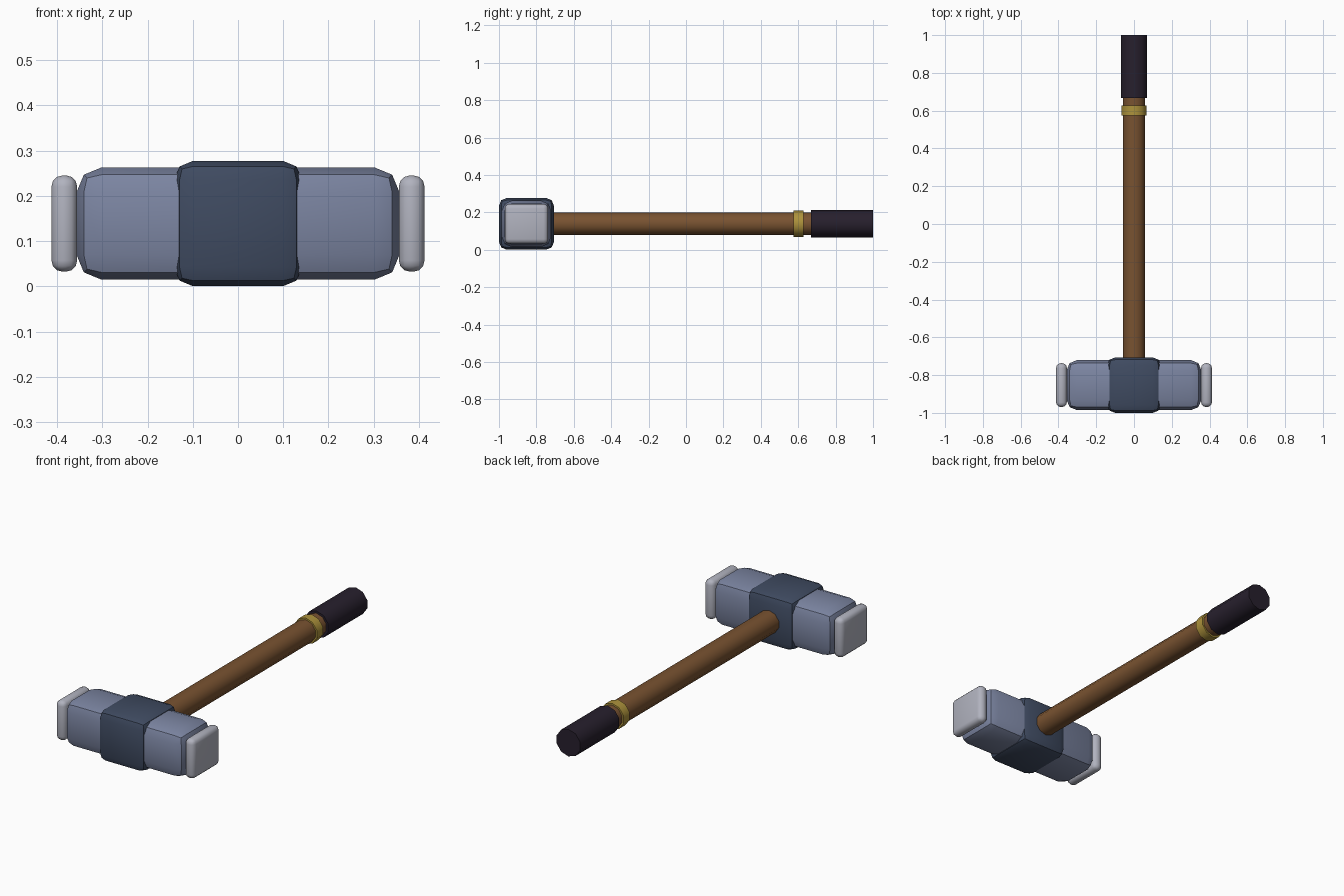
import bpy
import math

if "Cube" in bpy.data.objects:
    bpy.data.objects.remove(bpy.data.objects["Cube"])

HEAD_Y = -0.853   # head centre line
MID_Z = 0.139     # height of the handle axis


def material(name, rgb):
    m = bpy.data.materials.new(name)
    m.diffuse_color = (*rgb, 1)
    m.use_nodes = True
    m.node_tree.nodes["Principled BSDF"].inputs["Base Color"].default_value = m.diffuse_color
    return m


steel = material("blue_steel", (0.20, 0.235, 0.36))
dark_steel = material("dark_steel", (0.050, 0.070, 0.120))
pale_steel = material("pale_steel", (0.44, 0.45, 0.52))
wood = material("wood", (0.19, 0.085, 0.030))
leather = material("dark_leather", (0.020, 0.014, 0.026))
brass = material("brass", (0.42, 0.29, 0.045))


def finish(name, mat):
    ob = bpy.context.object
    ob.name = name
    ob.data.materials.append(mat)
    bpy.ops.object.shade_smooth_by_angle(angle=math.radians(40))
    return ob


def rounded_box(name, x, size, bevel, segments, mat):
    bpy.ops.mesh.primitive_cube_add(size=1, location=(x, HEAD_Y, MID_Z))
    ob = bpy.context.object
    ob.scale = size
    bpy.ops.object.transform_apply(location=False, rotation=False, scale=True)
    mod = ob.modifiers.new("Bevel", 'BEVEL')
    mod.width = bevel
    mod.segments = segments
    bpy.ops.object.modifier_apply(modifier=mod.name)
    return finish(name, mat)


def rod(name, y0, y1, radius, mat):
    # ten-sided cylinder along y
    bpy.ops.mesh.primitive_cylinder_add(
        vertices=10, radius=radius, depth=y1 - y0,
        location=(0, (y0 + y1) / 2, MID_Z), rotation=(math.pi / 2, 0, 0))
    return finish(name, mat)


# Hammer head: main block, central collar and two striking faces
rounded_box("head_block", 0, (0.714, 0.265, 0.248), 0.055, 2, steel)
rounded_box("head_collar", 0, (0.283, 0.294, 0.277), 0.042, 2, dark_steel)
for side, label in ((-1, "left"), (1, "right")):
    rounded_box("striking_face_" + label, side * 0.384,
                (0.057, 0.232, 0.213), 0.025, 3, pale_steel)

# Handle, grip and ring
rod("handle", HEAD_Y, 0.70, 0.061, wood)
rod("grip", 0.667, 1.0, 0.073, leather)
rod("handle_ring", 0.575, 0.627, 0.070, brass)
